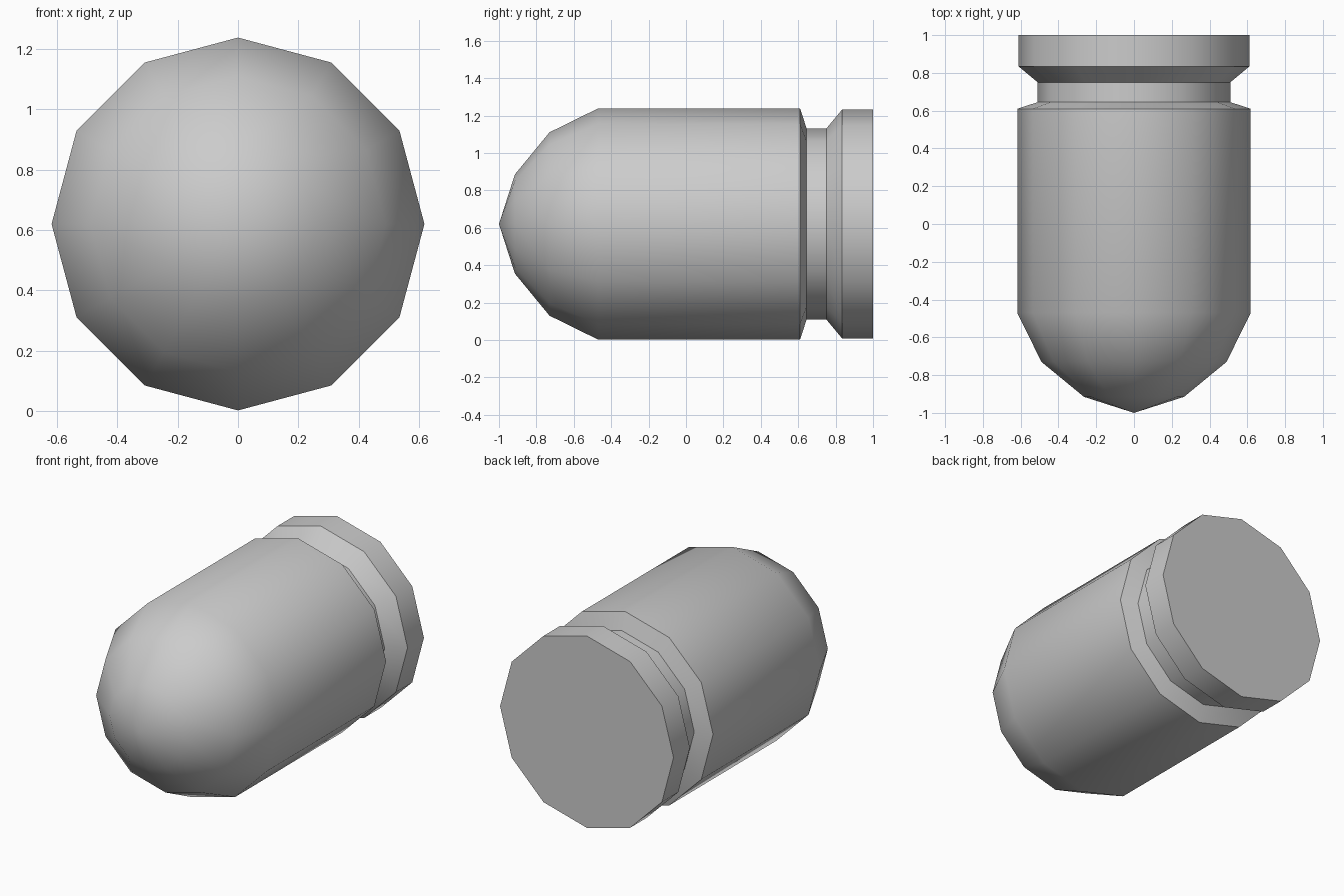
import bpy, bmesh, math

cube = bpy.data.objects.get("Cube")
if cube:
    bpy.data.objects.remove(cube, do_unlink=True)

SIDES = 12
AXIS_Z = 0.62

grey = bpy.data.materials.new("plain grey")
grey.use_nodes = True
colour = (0.6, 0.6, 0.6, 1)
grey.diffuse_color = colour
grey.node_tree.nodes["Principled BSDF"].inputs["Base Color"].default_value = colour


def lathe(name, profile):
    """Spin (y, radius) points around the lengthwise axis."""
    bm = bmesh.new()
    verts = [bm.verts.new((r, y, 0)) for y, r in profile]
    edges = [bm.edges.new(pair) for pair in zip(verts, verts[1:])]
    bmesh.ops.spin(bm, geom=verts + edges, cent=(0, 0, 0), axis=(0, 1, 0),
                   angle=math.tau, steps=SIDES, use_duplicate=False)
    bmesh.ops.remove_doubles(bm, verts=bm.verts, dist=0.0005)
    # Close the flat rear end with one face
    rim = [e for e in bm.edges if e.is_boundary]
    bmesh.ops.holes_fill(bm, edges=rim, sides=SIDES)
    bmesh.ops.recalc_face_normals(bm, faces=bm.faces)
    mesh = bpy.data.meshes.new(name)
    bm.to_mesh(mesh)
    bm.free()
    mesh.materials.append(grey)
    obj = bpy.data.objects.new(name, mesh)
    obj.location.z = AXIS_Z
    bpy.context.collection.objects.link(obj)
    bpy.ops.object.select_all(action='DESELECT')
    obj.select_set(True)
    bpy.context.view_layer.objects.active = obj
    bpy.ops.object.shade_smooth_by_angle(angle=math.radians(40))
    return obj


# Rounded nose, straight body, groove and rear rim in one turned shell
nose = [(-1, 0), (-0.915, 0.265), (-0.73, 0.49), (-0.47, 0.618)]
body = [(0.61, 0.618), (0.645, 0.51)]
rim = [(0.75, 0.51), (0.835, 0.612), (1, 0.612)]
lathe("round_nosed_shell", nose + body + rim)
